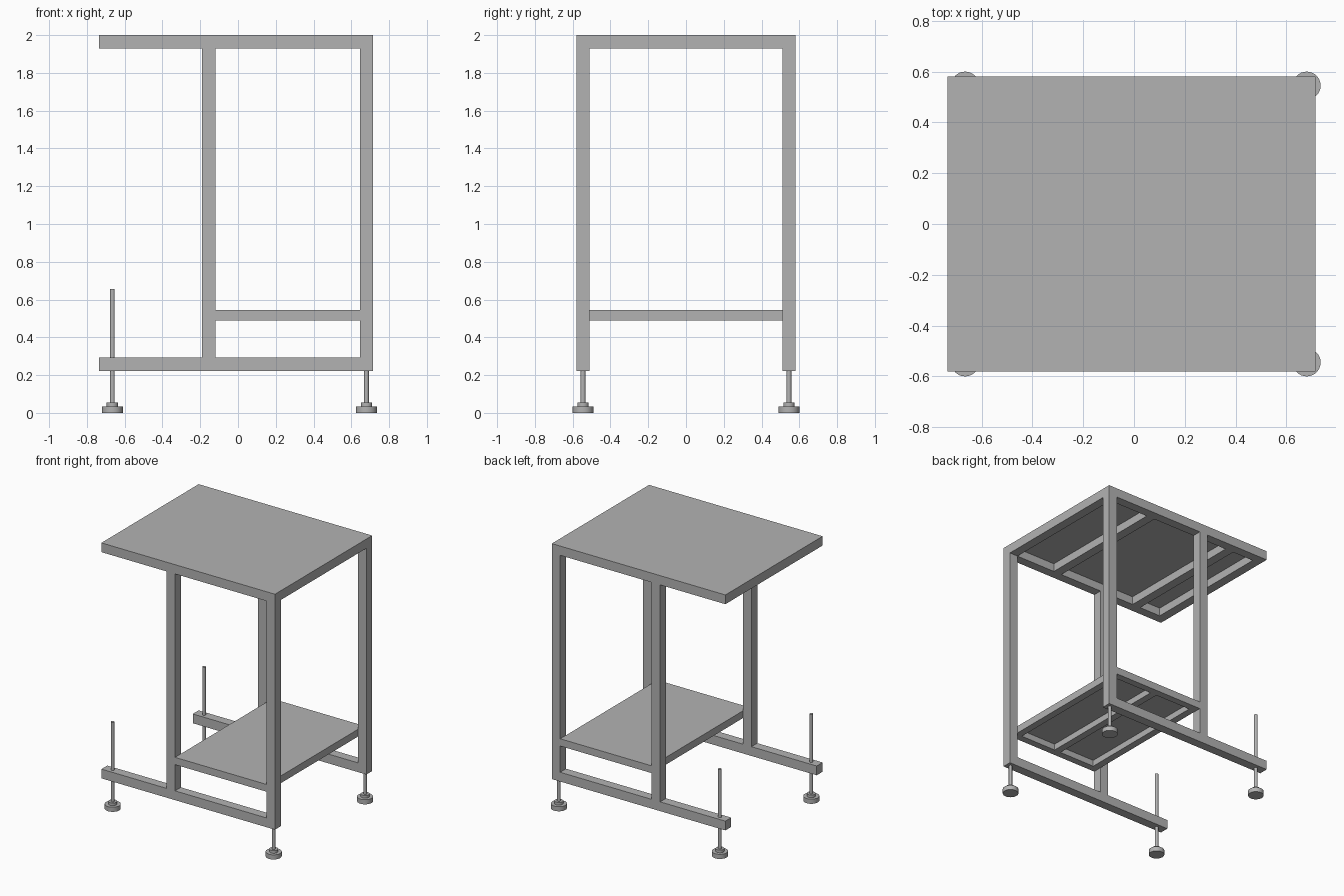
import bpy
import bmesh
from mathutils import Matrix, Vector

cube = bpy.data.objects.get("Cube")
if cube:
    bpy.data.objects.remove(cube, do_unlink=True)

grey = bpy.data.materials.new("plain grey")
grey.use_nodes = True
colour = (0.45, 0.45, 0.45, 1)
grey.diffuse_color = colour
grey.node_tree.nodes["Principled BSDF"].inputs["Base Color"].default_value = colour


def make_object(name, bm):
    mesh = bpy.data.meshes.new(name)
    bm.to_mesh(mesh)
    bm.free()
    mesh.materials.append(grey)
    obj = bpy.data.objects.new(name, mesh)
    bpy.context.collection.objects.link(obj)
    return obj


def box(name, x, y, z):
    """Box from (low, high) pairs on each axis."""
    bm = bmesh.new()
    lows, highs = Vector((x[0], y[0], z[0])), Vector((x[1], y[1], z[1]))
    place = Matrix.Translation((lows + highs) / 2) @ Matrix.Diagonal((*(highs - lows), 1))
    bmesh.ops.create_cube(bm, size=1, matrix=place)
    return make_object(name, bm)


def foot(name, x, y, rod_top):
    """Levelling foot: pad, collar and threaded rod."""
    bm = bmesh.new()
    for radius, low, high in ((0.055, 0, 0.035), (0.03, 0.035, 0.055), (0.0125, 0.055, rod_top)):
        bmesh.ops.create_cone(bm, cap_ends=True, segments=32, radius1=radius, radius2=radius,
                              depth=high - low, matrix=Matrix.Translation((x, y, (low + high) / 2)))
    obj = make_object(name, bm)
    bpy.ops.object.select_all(action="DESELECT")
    obj.select_set(True)
    bpy.context.view_layer.objects.active = obj
    bpy.ops.object.shade_smooth_by_angle()


# Main dimensions
TUBE, SLAT, SKIN = 0.07, 0.054, 0.008
LEFT, RIGHT, DEPTH = 0.715, -0.735, 0.58
POST = -0.19
INNER = DEPTH - TUBE
BASE, TOP = 0.222, 2.0
UNDER = TOP - TUBE
SHELF_LOW, SHELF_TOP = 0.49, 0.545

# Side frames: leg, post, foot rail and top rail
for side, s in (("front", -1), ("back", 1)):
    y = sorted((s * INNER, s * DEPTH))
    box(side + "_leg", (LEFT - TUBE, LEFT), y, (BASE, UNDER))
    box(side + "_post", (POST, POST + TUBE), y, (BASE + TUBE, UNDER))
    box(side + "_foot_rail", (RIGHT, LEFT - TUBE), y, (BASE, BASE + TUBE))
    box(side + "_top_rail", (RIGHT, LEFT), y, (UNDER, TOP - SKIN))
    foot(side + "_left_foot", 0.68, s * 0.545, BASE)
    foot(side + "_right_foot", -0.665, s * 0.545, 0.655)

# Table top: cross bars and panel
for name, x in (("left_end_bar", LEFT - TUBE), ("left_cross_bar", 0.24),
                ("right_cross_bar", -0.485), ("right_end_bar", RIGHT)):
    box("top_" + name, (x, x + TUBE), (-INNER, INNER), (UNDER, TOP - SKIN))
box("top_panel", (RIGHT, LEFT), (-DEPTH, DEPTH), (TOP - SKIN, TOP))

# Lower shelf: rails, cross bars and panel
shelf_x = (POST + TUBE, LEFT - TUBE)
shelf_z = (SHELF_LOW, SHELF_TOP - SKIN)
shelf_inner = DEPTH - SLAT
for side, s in (("front", -1), ("back", 1)):
    box("shelf_" + side + "_rail", shelf_x, sorted((s * shelf_inner, s * DEPTH)), shelf_z)
middle = (shelf_x[0] + shelf_x[1] - SLAT) / 2
for name, x in (("right", shelf_x[0]), ("middle", middle), ("left", shelf_x[1] - SLAT)):
    box("shelf_" + name + "_bar", (x, x + SLAT), (-shelf_inner, shelf_inner), shelf_z)
box("shelf_panel", shelf_x, (-DEPTH, DEPTH), (SHELF_TOP - SKIN, SHELF_TOP))
